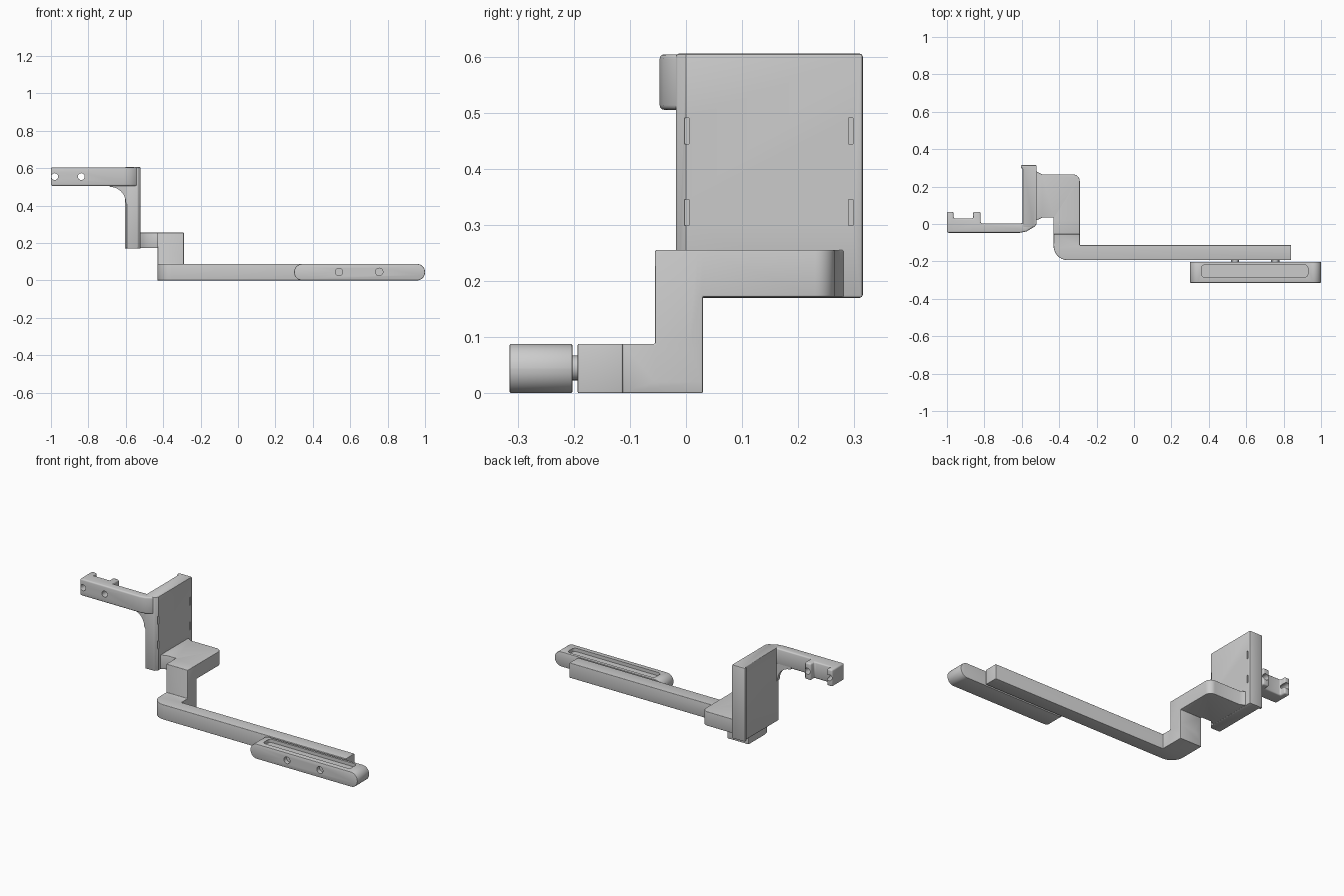
import bpy, bmesh, math
from mathutils import Vector

if "Cube" in bpy.data.objects:
    bpy.data.objects.remove(bpy.data.objects["Cube"])


def prism(name, pts, axis, lo, hi):
    """Extrude a 2D outline along an axis (outline uses the other two axes in order)."""
    def place(p, t):
        c = list(p)
        c.insert('xyz'.index(axis), t)
        return Vector(c)
    bm = bmesh.new()
    a = [bm.verts.new(place(p, lo)) for p in pts]
    b = [bm.verts.new(place(p, hi)) for p in pts]
    bm.faces.new(a)
    bm.faces.new(b[::-1])
    n = len(pts)
    for i in range(n):
        bm.faces.new((a[i], b[i], b[(i + 1) % n], a[(i + 1) % n]))
    bmesh.ops.recalc_face_normals(bm, faces=bm.faces)
    me = bpy.data.meshes.new(name)
    bm.to_mesh(me)
    bm.free()
    ob = bpy.data.objects.new(name, me)
    bpy.context.collection.objects.link(ob)
    return ob


def arc(cx, cy, r, a0, a1, n=8):
    return [(cx + r * math.cos(math.radians(a0 + (a1 - a0) * i / n)),
             cy + r * math.sin(math.radians(a0 + (a1 - a0) * i / n))) for i in range(n + 1)]


def rounded(x0, x1, y0, y1, r):
    return (arc(x1 - r, y0 + r, r, -90, 0) + arc(x1 - r, y1 - r, r, 0, 90)
            + arc(x0 + r, y1 - r, r, 90, 180) + arc(x0 + r, y0 + r, r, 180, 270))


def circle(x, z, r):
    return arc(x, z, r, 0, 345, 23)


def apply(ob, mod):
    bpy.context.view_layer.objects.active = ob
    bpy.ops.object.modifier_apply(modifier=mod.name)


def boolean(ob, other, op):
    m = ob.modifiers.new("bool", 'BOOLEAN')
    m.operation, m.object, m.solver = op, other, 'EXACT'
    apply(ob, m)
    bpy.data.objects.remove(other)


def bevel(ob, width, seg=3):
    m = ob.modifiers.new("bevel", 'BEVEL')
    m.width, m.segments, m.limit_method = width, seg, 'ANGLE'
    m.angle_limit = math.radians(40)
    apply(ob, m)


def smooth(ob):
    bpy.ops.object.select_all(action='DESELECT')
    ob.select_set(True)
    bpy.context.view_layer.objects.active = ob
    bpy.ops.object.shade_smooth_by_angle(angle=math.radians(35))


# Crank arm: long lower bar with rounded elbow, riser and shelf joined together
crank = prism("crank_arm", [(-.29, .03), (-.43, .03)] + arc(-.355, -.118, .075, 180, 270)
              + [(.84, -.193), (.84, -.113), (-.29, -.113)], 'z', 0, .088)
riser = prism("riser", [(-.055, .02), (.03, .02), (.03, .255), (-.055, .255)], 'x', -.43, -.29)
shelf = prism("shelf", [(-.43, .02), (-.29, .02)] + arc(-.325, .23, .035, 0, 90)
              + [(-.49, .265), (-.51, .275), (-.545, .295), (-.545, .01),
                 (-.51, .025), (-.49, .035), (-.43, .035)], 'z', .172, .255)
boolean(crank, riser, 'UNION')
boolean(crank, shelf, 'UNION')
bevel(crank, .016)

# Pedal pad: stadium bar with a shallow slot on top and two bolt holes in front
pad = prism("pedal_pad", rounded(.30, 1, 0, .088, .0435), 'y', -.315, -.202)
bevel(pad, .004, 2)
slot = prism("slot", rounded(.36, .93, -.285, -.218, .02), 'z', .068, .2)
boolean(pad, slot, 'DIFFERENCE')
pegs = []
for x in (.54, .755):
    boolean(pad, prism("hole", circle(x, .045, .02), 'y', -.4, -.29), 'DIFFERENCE')
    pegs.append(prism("pad_peg", circle(x, .045, .022), 'y', -.21, -.185))

# Upright plate with a lip along its back edge
plate = prism("upright_plate", [(-.595, -.018), (-.535, -.018), (-.52, .0), (-.52, .315),
                                (-.605, .315), (-.605, .297), (-.595, .297)],
              'z', .17, .605)
bevel(plate, .005, 2)
# Small clip notches along both edges of the plate face
for y in (.001, .294):
    for z in (.322, .467):
        boolean(plate, prism("notch", [(y - .004, z - .023), (y + .004, z - .023),
                                       (y + .004, z + .023), (y - .004, z + .023)],
                             'x', -.528, -.5), 'DIFFERENCE')

# Upper arm curving into the plate, with two tabs behind
arm = prism("upper_arm", [(-1, -.047), (-.61, -.047), (-.575, -.04), (-.545, -.022),
                          (-.524, .003), (-.524, .02), (-.59, .02), (-.595, .004), (-.82, .004),
                          (-.82, .065), (-.86, .065), (-.86, .03), (-.965, .03),
                          (-.965, .065), (-1, .065)], 'z', .505, .604)
bevel(arm, .009, 3)
for x in (-.98, -.838):
    boolean(arm, prism("hole", circle(x, .555, .018), 'y', -.2, .2), 'DIFFERENCE')

# Curved web under the upper arm
web = prism("corner_web", [(-.59, .40), (-.59, .54), (-.69, .54), (-.69, .505)]
            + arc(-.685, .415, .085, 90, 0), 'y', -.017, .004)

for ob in [crank, pad, plate, arm, web] + pegs:
    smooth(ob)
